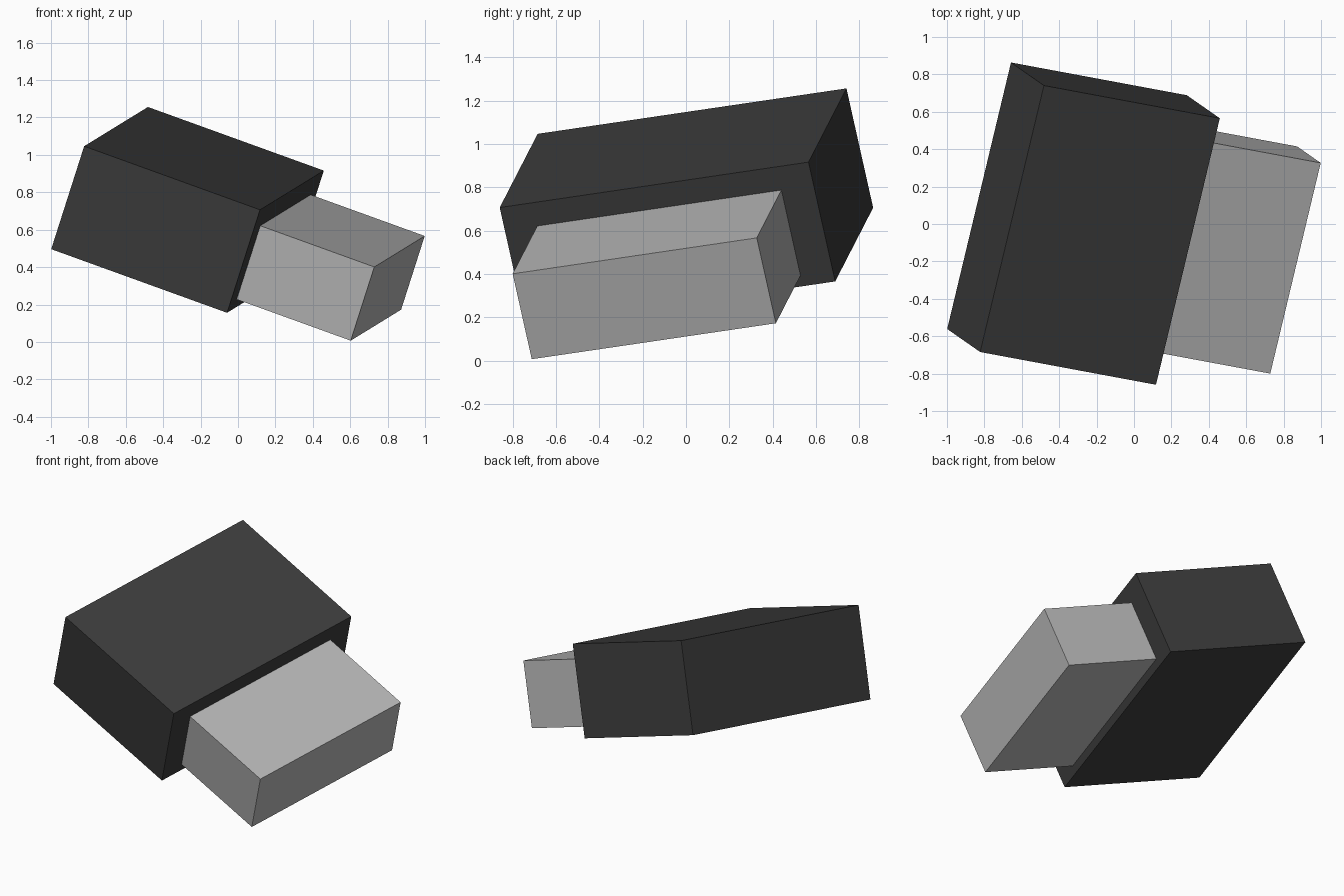
import bpy
from mathutils import Matrix, Vector

if "Cube" in bpy.data.objects:
    bpy.data.objects.remove(bpy.data.objects["Cube"])

# Tilted local frame shared by both blocks
ax = Vector((0.94, -0.175, -0.34)).normalized()
ay = Vector((0.34, 1.425, 0.21))
ay = (ay - ax * ay.dot(ax)).normalized()
az = ax.cross(ay)
frame = Matrix((ax, ay, az)).transposed().to_4x4()
frame.translation = (-0.27, 0.002, 0.706)


def material(name, value):
    mat = bpy.data.materials.new(name)
    mat.diffuse_color = (value, value, value, 1)
    mat.use_nodes = True
    mat.node_tree.nodes["Principled BSDF"].inputs["Base Color"].default_value = mat.diffuse_color
    return mat


def block(name, size, centre, mat):
    bpy.ops.mesh.primitive_cube_add(size=1)
    obj = bpy.context.object
    obj.name = name
    obj.data.transform(frame @ Matrix.Translation(centre) @ Matrix.Diagonal((*size, 1)))
    obj.data.materials.append(mat)
    return obj


# Large dark body
block("body", (1.015, 1.48, 0.591), (0, 0, 0), material("dark grey", 0.045))

# Smaller grey plug projecting from its side
block("plug", (0.658, 1.17, 0.423), (0.5075 + 0.329, 0, -0.031), material("light grey", 0.47))
